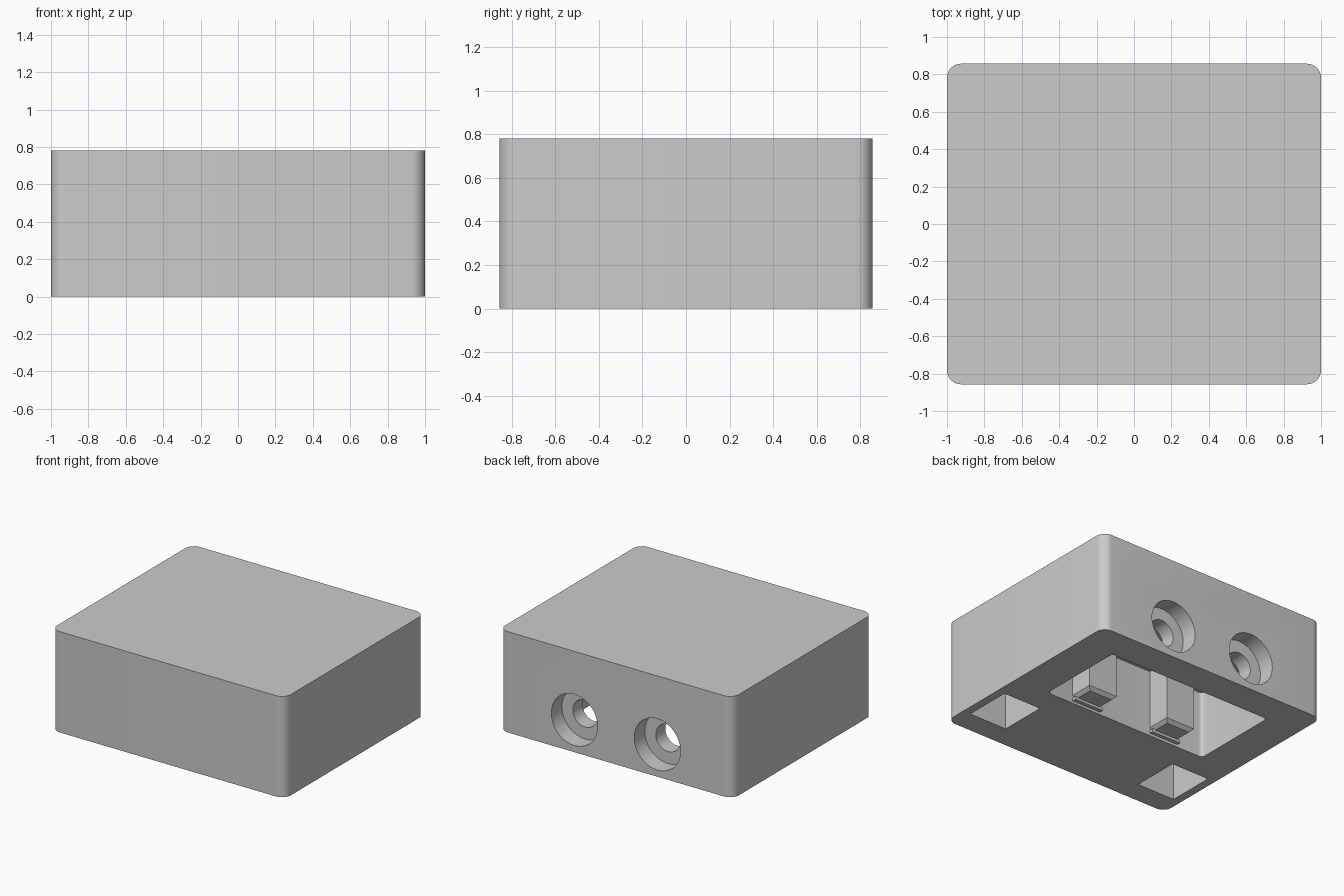
import bpy, bmesh, math
from mathutils import Matrix, Vector

if "Cube" in bpy.data.objects:
    bpy.data.objects.remove(bpy.data.objects["Cube"], do_unlink=True)

COLOR = (0.6, 0.6, 0.6, 1)
grey = bpy.data.materials.new("plain grey")
grey.use_nodes = True
grey.diffuse_color = COLOR
grey.node_tree.nodes["Principled BSDF"].inputs["Base Color"].default_value = COLOR


def finish(name, bm):
    mesh = bpy.data.meshes.new(name)
    bm.to_mesh(mesh)
    bm.free()
    obj = bpy.data.objects.new(name, mesh)
    mesh.materials.append(grey)
    bpy.context.collection.objects.link(obj)
    return obj


def box(name, low, high, radius=0.0, segments=8):
    """Box between two corners, with optionally rounded upright edges."""
    bm = bmesh.new()
    low, high = Vector(low), Vector(high)
    size = high - low
    bmesh.ops.create_cube(bm, size=1, matrix=Matrix.Translation((low + high) / 2) @ Matrix.Diagonal((*size, 1)))
    if radius:
        upright = [e for e in bm.edges if abs(e.verts[0].co.z - e.verts[1].co.z) > 0.01]
        bmesh.ops.bevel(bm, geom=upright, offset=radius, segments=segments, profile=0.5, affect='EDGES')
    return finish(name, bm)


def bore(name, x, z, radius, y0, y1):
    """Round cutter running along y."""
    bm = bmesh.new()
    place = Matrix.Translation((x, (y0 + y1) / 2, z)) @ Matrix.Rotation(math.pi / 2, 4, 'X')
    bmesh.ops.create_cone(bm, cap_ends=True, segments=48, radius1=radius, radius2=radius,
                          depth=y1 - y0, matrix=place)
    return finish(name, bm)


def cut(target, cutter):
    mod = target.modifiers.new("cut", 'BOOLEAN')
    mod.operation = 'DIFFERENCE'
    mod.solver = 'EXACT'
    mod.object = cutter
    bpy.context.view_layer.objects.active = target
    bpy.ops.object.modifier_apply(modifier=mod.name)
    bpy.data.objects.remove(cutter, do_unlink=True)


# Main block with rounded upright corners
W, D, H = 1.0, 0.857, 0.78
CEILING, WALL_Y = 0.52, -0.10
block = box("block", (-W, -D, 0), (W, D, H), 0.075)

# Large cavity in the underside
cut(block, box("cavity_cutter", (-0.71, WALL_Y, -0.1), (0.71, 0.61, CEILING), 0.03, 5))

for side, label in ((1, "left"), (-1, "right")):
    # Countersunk screw holes through the back wall
    hole_x, hole_z = side * 0.355, 0.25
    cut(block, bore("counterbore_cutter", hole_x, hole_z, 0.198, D - 0.13, D + 0.1))
    cut(block, bore("screw_hole_cutter", hole_x, hole_z, 0.105, 0.5, D))

    # Rectangular pocket near the front corner
    xs = sorted((side * 0.61, side * 0.935))
    cut(block, box("pocket_cutter", (xs[0], -0.68, -0.1), (xs[1], -0.305, CEILING)))

    # Post on the cavity wall, chamfered around its lower rim
    post = box(label + "_post", (hole_x - 0.125, WALL_Y - 0.01, 0.04), (hole_x + 0.125, 0.085, CEILING + 0.01))
    bm = bmesh.new()
    bm.from_mesh(post.data)
    rim = [e for e in bm.edges if all(v.co.z < 0.1 for v in e.verts)
           and any(v.co.y > 0 for v in e.verts)]
    bmesh.ops.bevel(bm, geom=rim, offset=0.025, segments=1, affect='EDGES')
    bm.to_mesh(post.data)
    bm.free()

    # Small ledge under the post
    box(label + "_ledge", (hole_x - 0.125, WALL_Y - 0.01, 0.02), (hole_x + 0.125, WALL_Y + 0.03, 0.045))

# Smooth the rounded surfaces, keep hard edges
bpy.ops.object.select_all(action='DESELECT')
block.select_set(True)
bpy.context.view_layer.objects.active = block
bpy.ops.object.shade_smooth_by_angle(angle=math.radians(30))
